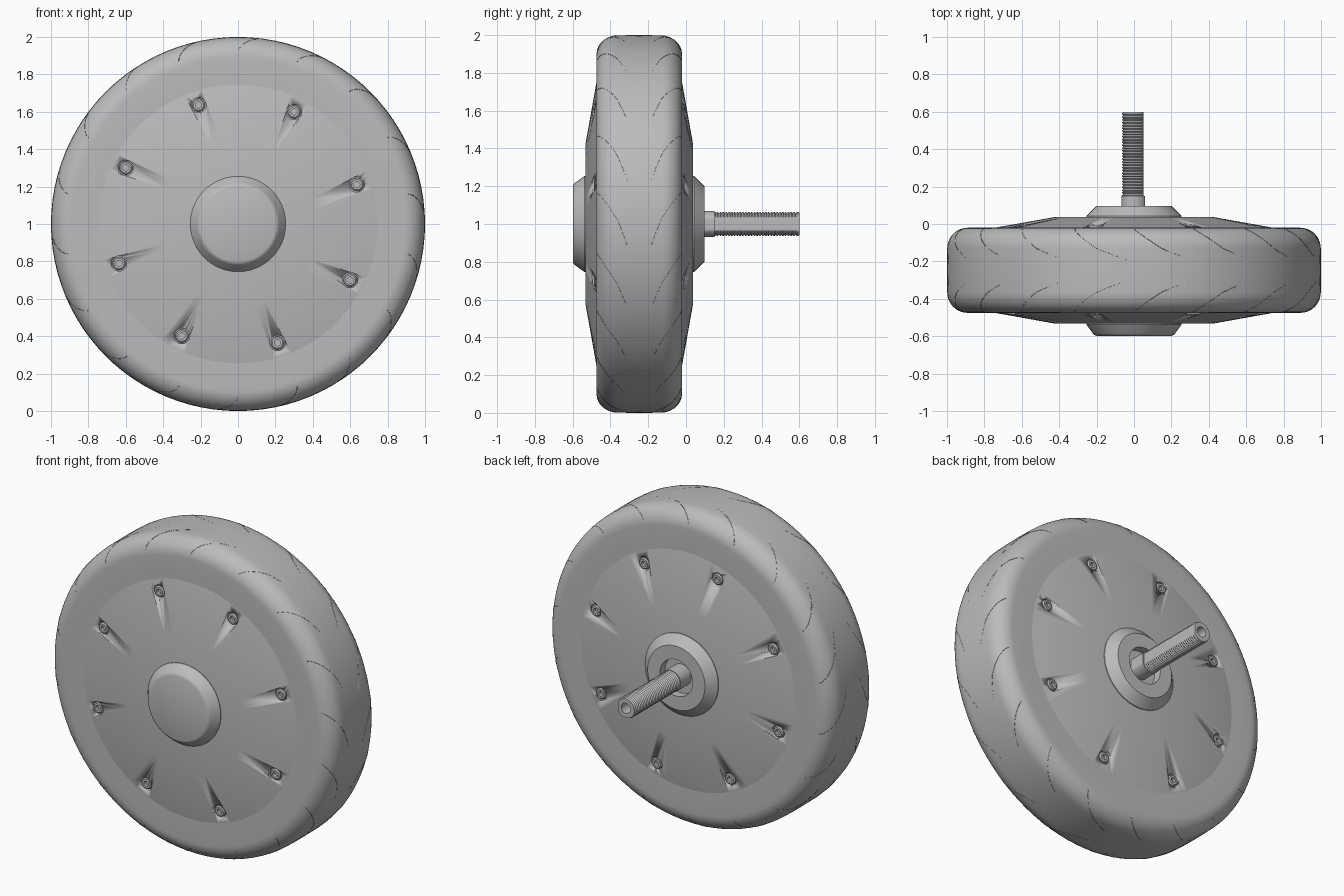
import bpy, bmesh, math
from math import sin, cos, pi, radians
from mathutils import Vector

cube = bpy.data.objects.get("Cube")
if cube:
    bpy.data.objects.remove(cube, do_unlink=True)

grey = bpy.data.materials.new("satin grey")
grey.use_nodes = True
colour = (0.5, 0.5, 0.5, 1)
grey.diffuse_color = colour
grey.node_tree.nodes["Principled BSDF"].inputs["Base Color"].default_value = colour

FRONT, BACK = -0.475, -0.02        # tyre sidewall planes
MID = (FRONT + BACK) / 2
BOLT_RADIUS = 0.67


def finish(name, bm, angle=30):
    bmesh.ops.recalc_face_normals(bm, faces=bm.faces)
    mesh = bpy.data.meshes.new(name)
    bm.to_mesh(mesh)
    bm.free()
    mesh.materials.append(grey)
    obj = bpy.data.objects.new(name, mesh)
    bpy.context.collection.objects.link(obj)
    smooth(obj, angle)
    return obj


def smooth(obj, angle=30):
    bpy.ops.object.select_all(action="DESELECT")
    obj.select_set(True)
    bpy.context.view_layer.objects.active = obj
    bpy.ops.object.shade_smooth_by_angle(angle=radians(angle))


def spin(bm, profile, segs=64, x=0, z=1, closed=False, flat=None):
    """Turn (radius, y) points around an axis along y; flat limits x."""
    rings = []
    for r, y in profile:
        if r == 0:
            rings.append([bm.verts.new((x, y, z))] * segs)
            continue
        ring = []
        for i in range(segs):
            a = 2 * pi * i / segs
            px = r * cos(a)
            ring.append(bm.verts.new((x + (px if flat is None else min(px, flat)), y, z + r * sin(a))))
        rings.append(ring)
    pairs = list(zip(rings, rings[1:] + rings[:1]))
    for a, b in pairs if closed else pairs[:-1]:
        for i in range(segs):
            j = (i + 1) % segs
            corners = list(dict.fromkeys((a[i], a[j], b[j], b[i])))
            bm.faces.new(corners)


def lathe(name, profile, **options):
    bm = bmesh.new()
    spin(bm, profile, **options)
    return finish(name, bm)


# Tyre: flat sidewalls, round shoulders and a slightly crowned tread
R = 0.11
shoulder = [(1 - R + R * sin(t) * 0.985, BACK - R + R * cos(t))
            for t in (i * pi / 20 for i in range(11))]
half = [(0.73, BACK), (0.8, BACK)] + shoulder + [(0.9995, BACK - 0.17)]
other = [(r, 2 * MID - y) for r, y in reversed(half)]
lathe("tyre", half + [(1.0, MID)] + other, segs=96, closed=True)

# Wheel covers: shallow cones with a flat middle, on one solid core
cover = lathe("wheel_cover", [
    (0, 0.038), (0.42, 0.038), (0.745, BACK), (0.745, FRONT),
    (0.42, -0.533), (0, -0.533)], segs=96)

# Bolt circles, sunk into both covers
bolt_spots = [(BOLT_RADIUS * cos(a), 1 + BOLT_RADIUS * sin(a))
              for a in (radians(18.4 + 45 * k) for k in range(8))]
cutter_bm = bmesh.new()
for side, surface in ((1, -0.007), (-1, -0.488)):
    for x, z in bolt_spots:
        def out(points):
            return [(r, surface + side * d) for r, d in points]
        spin(cutter_bm, out([(0, -0.03), (0.041, -0.03), (0.041, 0.05), (0, 0.05)]),
             segs=24, x=x, z=z)
        bolt = lathe("back_bolt" if side > 0 else "front_bolt", out([
            (0, -0.02), (0.016, -0.02), (0.016, 0.0), (0.028, 0.0),
            (0.035, -0.006), (0.035, -0.03), (0, -0.03)]), segs=24, x=x, z=z)
cutter = finish("bolt_hole_cutter", cutter_bm)
cutter.hide_render = True
cutter.hide_set(True)
holes = cover.modifiers.new("bolt holes", "BOOLEAN")
holes.operation = "DIFFERENCE"
holes.solver = "EXACT"
holes.object = cutter

# Hub caps: closed in front, recessed around the axle behind
lathe("front_hub_cap", [
    (0, -0.598), (0.2, -0.598), (0.212, -0.594), (0.22, -0.585),
    (0.255, -0.537), (0.255, -0.52), (0, -0.52)], segs=48)
lathe("back_hub_cap", [
    (0, 0.045), (0.115, 0.045), (0.115, 0.097), (0.2, 0.097),
    (0.255, 0.043), (0.255, 0.02), (0, 0.02)], segs=48)

# Axle: plain collar, then a threaded shaft with one flat and a bored end
lathe("axle_collar", [
    (0, 0.03), (0.068, 0.03), (0.068, 0.15), (0, 0.15)], segs=48, flat=0.06)
pitch, start, turns = 0.015, 0.145, 30
thread = []
for i in range(turns):
    thread += [(0.058, start + i * pitch), (0.065, start + (i + 0.5) * pitch)]
lathe("threaded_axle", [(0, start)] + thread + [
    (0.06, 0.6), (0.032, 0.6), (0.032, 0.45), (0, 0.45)], segs=48, flat=0.05)

# Fine swept tread lines, mirrored about the tyre's middle
curve = bpy.data.curves.new("tread_lines", "CURVE")
curve.dimensions = "3D"
curve.bevel_depth = 0.0015
curve.bevel_resolution = 0
path = shoulder[2:] + [(0.998, BACK - R - 0.012 * i) for i in range(1, 9)]
COUNT = 18
for side in (1, -1):
    for k in range(COUNT):
        spline = curve.splines.new("POLY")
        spline.points.add(len(path) - 1)
        for i, (r, y) in enumerate(path):
            t = i / (len(path) - 1)
            a = pi / 2 - 2 * pi * k / COUNT - radians(24) * t ** 1.5
            y = y if side > 0 else 2 * MID - y
            spline.points[i].co = (r * cos(a), y, 1 + r * sin(a), 1)
curve.materials.append(grey)
bpy.context.collection.objects.link(bpy.data.objects.new("tread_lines", curve))
